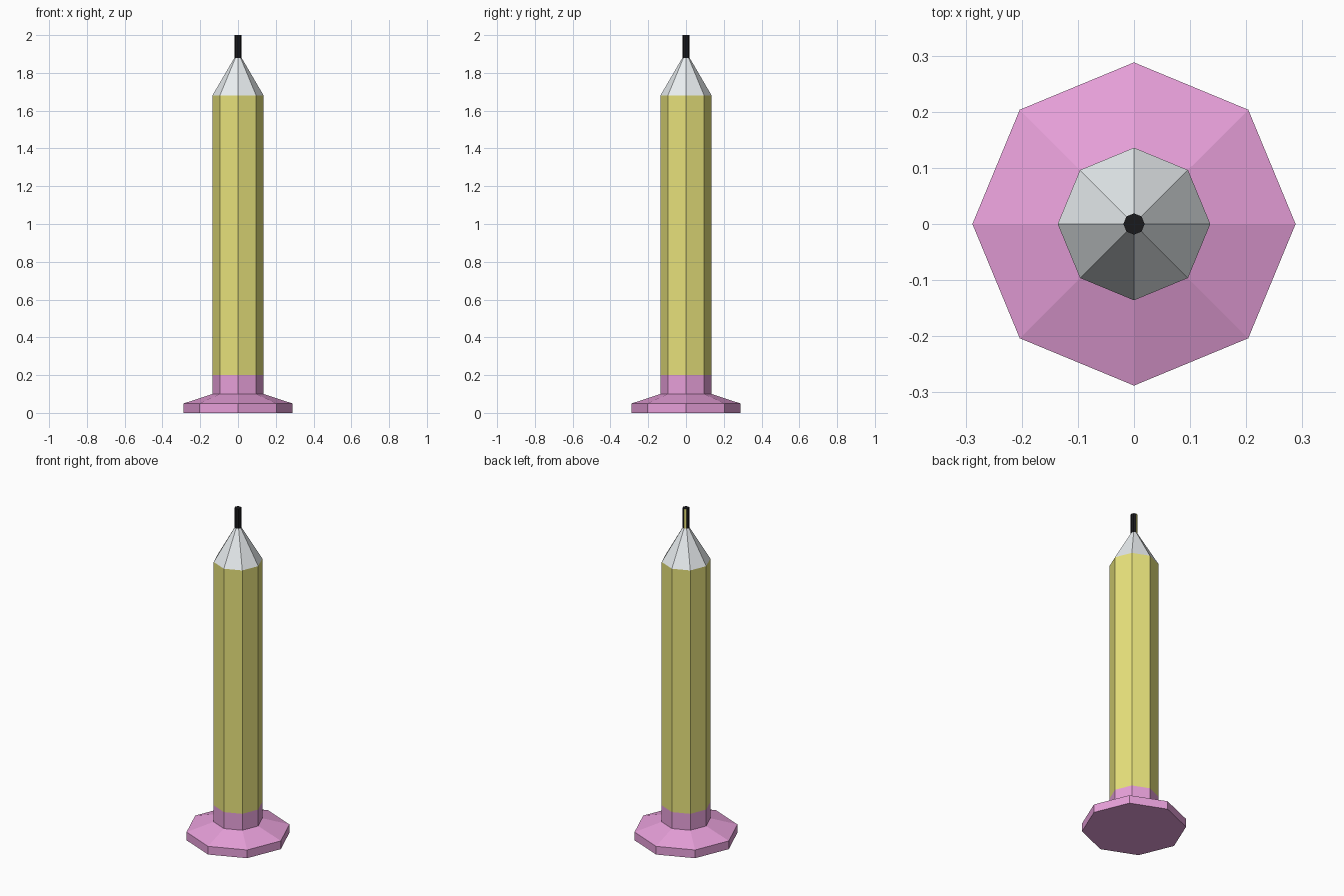
import bpy, bmesh
from math import cos, sin, pi

if "Cube" in bpy.data.objects:
    bpy.data.objects.remove(bpy.data.objects["Cube"])

SIDES = 8


def material(name, rgb):
    m = bpy.data.materials.new(name)
    m.diffuse_color = (*rgb, 1)
    m.use_nodes = True
    m.node_tree.nodes["Principled BSDF"].inputs["Base Color"].default_value = m.diffuse_color
    return m


def lathe(name, profile, mats, cap_bottom=False, cap_top=False):
    """Eight-sided flat-faced part from (radius, z) rings; corners lie on the axes."""
    bm = bmesh.new()
    rings = [[bm.verts.new((r * cos(2 * pi * i / SIDES), r * sin(2 * pi * i / SIDES), z))
              for i in range(SIDES)] for r, z in profile]
    for low, high in zip(rings, rings[1:]):
        for i in range(SIDES):
            j = (i + 1) % SIDES
            bm.faces.new((low[i], low[j], high[j], high[i]))
    if cap_bottom:
        bm.faces.new(rings[0][::-1])
    if cap_top:
        bm.faces.new(rings[-1])
    mesh = bpy.data.meshes.new(name)
    bm.to_mesh(mesh)
    bm.free()
    for m in mats:
        mesh.materials.append(m)
    obj = bpy.data.objects.new(name, mesh)
    bpy.context.collection.objects.link(obj)
    return obj


pink = material("pink", (0.80, 0.35, 0.70))
yellow = material("yellow", (0.80, 0.76, 0.20))
pale = material("pale_grey", (0.82, 0.86, 0.88))
black = material("black", (0.01, 0.01, 0.012))

BASE, BODY, LEAD = 0.288, 0.136, 0.019

# Eraser with flared foot
lathe("eraser_base", [(BASE, 0), (BASE, 0.05), (BODY, 0.10), (BODY, 0.20)],
      [pink], cap_bottom=True)
# Long barrel
lathe("barrel", [(BODY, 0.20), (BODY, 1.68)], [yellow])
# Sharpened cone
lathe("sharpened_tip", [(BODY, 1.68), (LEAD, 1.88)], [pale])
# Lead, with one yellow facet on the back left
lead = lathe("lead", [(LEAD, 1.88), (LEAD, 2.0)], [black, yellow], cap_top=True)
lead.data.polygons[2].material_index = 1
